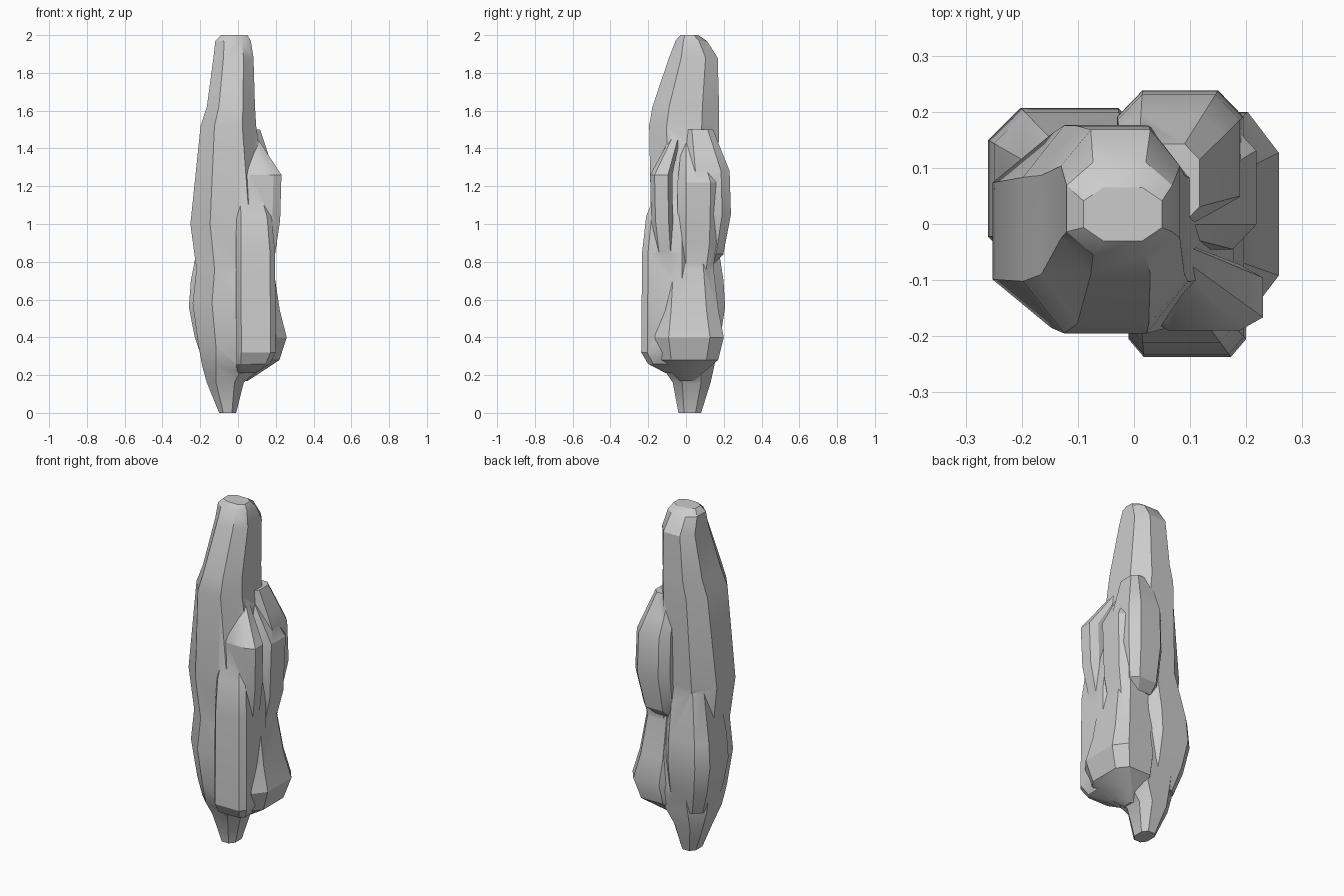
import bpy, bmesh

if "Cube" in bpy.data.objects:
    bpy.data.objects.remove(bpy.data.objects["Cube"])


def loft(name, rows, cut):
    """Stack of boxes (z, x0, x1, y0, y1) whose corners are chamfered by the fraction cut."""
    bm = bmesh.new()
    rings = []
    for z, x0, x1, y0, y1 in rows:
        a, b = cut * (x1 - x0), cut * (y1 - y0)
        pts = [(x0 + a, y0), (x1 - a, y0), (x1, y0 + b), (x1, y1 - b),
               (x1 - a, y1), (x0 + a, y1), (x0, y1 - b), (x0, y0 + b)]
        rings.append([bm.verts.new((x, y, z)) for x, y in pts])
    for lo, hi in zip(rings, rings[1:]):
        for i in range(8):
            j = (i + 1) % 8
            bm.faces.new((lo[i], lo[j], hi[j], hi[i]))
    bm.faces.new(rings[0][::-1])
    bm.faces.new(rings[-1])
    bmesh.ops.triangulate(bm, faces=bm.faces[:])
    me = bpy.data.meshes.new(name)
    bm.to_mesh(me)
    bm.free()
    ob = bpy.data.objects.new(name, me)
    bpy.context.collection.objects.link(ob)
    return ob


# Tall core: narrow foot, swollen middle, tapering spire
rock = loft("rock_pillar", [
    (0, -.10, -.01, -.04, .08), (.16, -.165, .03, -.07, .13), (.25, -.19, .10, -.13, .15),
    (.36, -.21, .16, -.16, .17), (.58, -.24, .17, -.18, .165), (.76, -.22, .165, -.17, .14),
    (1.0, -.252, .165, -.185, .16), (1.52, -.198, .096, -.195, .176), (1.62, -.165, .09, -.178, .175),
    (1.88, -.13, .082, -.09, .168), (1.97, -.12, .068, -.055, .11), (2.0, -.09, .05, -.03, .065)], .25)


def add_lobe(name, x0, x1, y0, y1, profile, cut=.2):
    """Bulge with a box footprint, scaled towards the core axis by profile (z, scale), fused in."""
    lobe = loft(name, [(z, x0 * s, x1 * s, y0 * s, y1 * s) for z, s in profile], cut)
    m = rock.modifiers.new("fuse", "BOOLEAN")
    m.operation, m.solver, m.object = "UNION", "EXACT", lobe
    bpy.ops.object.modifier_apply(modifier=m.name)
    bpy.data.objects.remove(lobe, do_unlink=True)


bpy.context.view_layer.objects.active = rock
# Flat slab on the lower front right
add_lobe("front_slab", -.01, .2, -.237, .01,
         [(.21, .45), (.26, .85), (.32, 1), (.85, .98), (1.04, .89), (1.13, .74)], .13)
# Lower right bulge
add_lobe("right_bulge", -.02, .258, -.165, .2,
         [(.17, .2), (.22, .5), (.28, .85), (.4, 1), (.54, .86), (.76, .73), (.9, .65)])
# Two upper right fins parted by a cleft
add_lobe("right_front_fin", .02, .23, -.19, -.072,
         [(.7, .7), (.85, .86), (1.02, .97), (1.26, 1), (1.47, .4)])
add_lobe("right_back_fin", .01, .218, -.045, .175, [(.72, .78), (.9, .95), (1.22, 1), (1.46, .42)])
# Overhanging shoulder on the back right
add_lobe("back_shoulder", -.03, .195, .005, .238,
         [(.79, .62), (.84, .83), (1.05, 1), (1.28, .97), (1.37, .82), (1.5, .6)])
# Low bulge on the back left
add_lobe("back_left_bulge", -.26, .03, -.08, .207, [(.26, .7), (.4, .88), (.56, 1), (.7, .96), (.98, .75)])

# Smooth only the shallow creases
bpy.ops.object.select_all(action="DESELECT")
rock.select_set(True)
bpy.ops.object.shade_smooth_by_angle(angle=.5)
